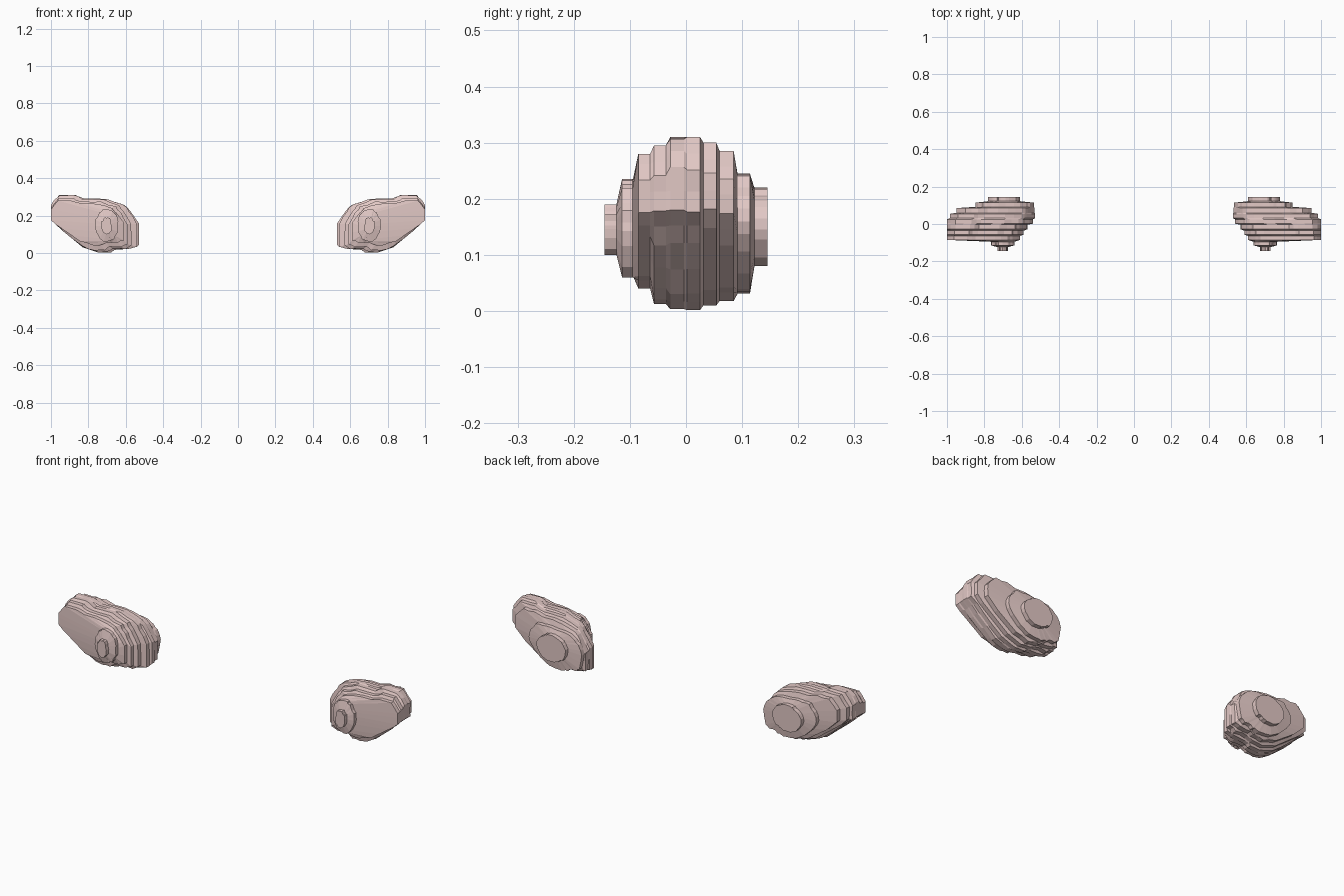
import bpy, bmesh, math, random

if "Cube" in bpy.data.objects:
    bpy.data.objects.remove(bpy.data.objects["Cube"])

# Unit outline of the widest slices (x outwards, z up)
OUTLINE = [(0, .12), (0, .5), (.09, .72), (.16, .83), (.34, .93), (.6, .93),
           (.72, 1), (.9, 1), (1, .82), (1, .58), (.85, .38), (.6, .09),
           (.42, 0), (.3, .02), (.24, .07), (.08, .07)]

# Terraced slabs: y start, y end, x range, z range, share of OUTLINE vs. oval
SLABS = [
    (-.145, -.124, .675, .73, .10, .19, 0),
    (-.114, -.095, .64, .765, .06, .235, 0),
    (-.085, -.064, .61, 1.0, .04, .28, 1),
    (-.057, -.036, .59, 1.0, .012, .295, 1),
    (-.028, -.004, .57, 1.0, 0, .31, 1),
    (.002, .025, .54, 1.0, 0, .31, 1),
    (.031, .054, .53, .985, .01, .30, 1),
    (.060, .085, .53, .95, .018, .285, .9),
    (.092, .114, .535, .85, .03, .25, .5),
    (.122, .145, .61, .78, .08, .22, 0),
]


def ring_points(x0, x1, z0, z1, share):
    pts = []
    for i, (u, v) in enumerate(OUTLINE):
        u2, v2 = OUTLINE[(i + 1) % len(OUTLINE)]
        for a, b in ((u, v), ((u + u2) / 2, (v + v2) / 2)):
            ang = math.atan2(b - .5, a - .5)
            ou, ov = .5 + .5 * math.cos(ang), .5 + .5 * math.sin(ang)
            a, b = ou + (a - ou) * share, ov + (b - ov) * share
            # slight chipping of the edge, kept inside the slab limits
            x = x0 + (x1 - x0) * a + random.uniform(-.004, .004)
            z = z0 + (z1 - z0) * b + random.uniform(-.004, .004)
            pts.append((min(max(x, x0), x1), min(max(z, z0), z1)))
    return pts


def make_lump(name, side, mat):
    random.seed(4)
    bm = bmesh.new()
    rings = []
    for y0, y1, *shape in SLABS:
        pts = ring_points(*shape)
        for y in (y0, y1):
            rings.append([bm.verts.new((side * x, y, z)) for x, z in pts])
    n = len(rings[0])
    for a, b in zip(rings, rings[1:]):
        for i in range(n):
            j = (i + 1) % n
            bm.faces.new((a[i], a[j], b[j], b[i]))
    bm.faces.new(rings[0])
    bm.faces.new(rings[-1])
    bmesh.ops.remove_doubles(bm, verts=bm.verts, dist=.0005)
    bmesh.ops.recalc_face_normals(bm, faces=bm.faces)
    mesh = bpy.data.meshes.new(name)
    bm.to_mesh(mesh)
    bm.free()
    mesh.materials.append(mat)
    bpy.context.collection.objects.link(bpy.data.objects.new(name, mesh))


# Mirrored pair of terraced lumps
pink = bpy.data.materials.new("dusty_pink")
pink.diffuse_color = (.76, .58, .56, 1)
pink.use_nodes = True
pink.node_tree.nodes["Principled BSDF"].inputs["Base Color"].default_value = pink.diffuse_color
make_lump("right_lump", 1, pink)
make_lump("left_lump", -1, pink)
